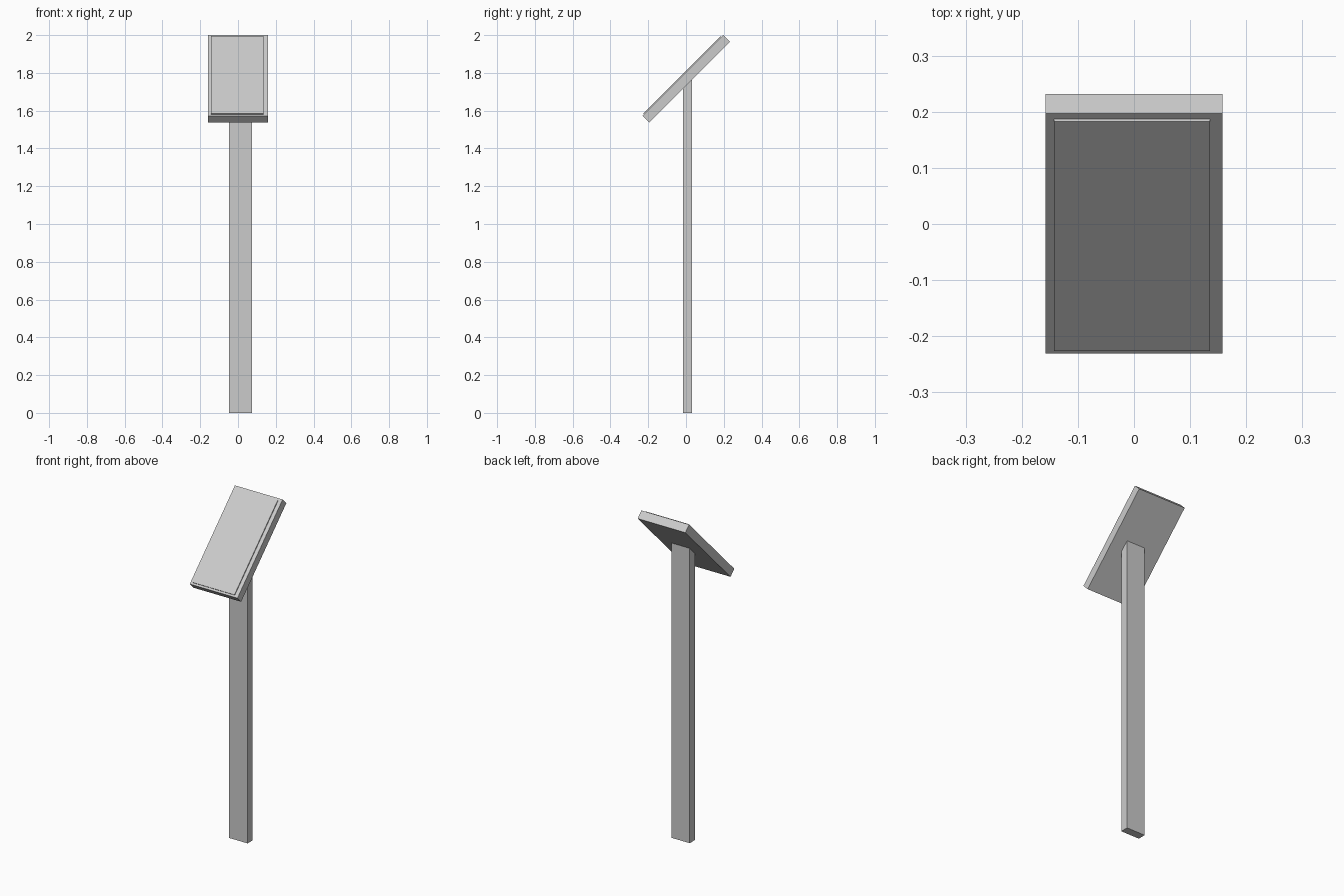
import bpy
import bmesh

if "Cube" in bpy.data.objects:
    bpy.data.objects.remove(bpy.data.objects["Cube"])


def extrude_x(name, profile, x0, x1):
    """Solid made from a (y, z) side profile, extruded from x0 to x1."""
    mesh = bpy.data.meshes.new(name)
    bm = bmesh.new()
    face = bm.faces.new([bm.verts.new((x0, y, z)) for y, z in profile])
    side = bmesh.ops.extrude_face_region(bm, geom=[face], use_keep_orig=True)
    verts = [g for g in side["geom"] if isinstance(g, bmesh.types.BMVert)]
    bmesh.ops.translate(bm, verts=verts, vec=(x1 - x0, 0, 0))
    bmesh.ops.recalc_face_normals(bm, faces=bm.faces)
    bm.to_mesh(mesh)
    bm.free()
    obj = bpy.data.objects.new(name, mesh)
    bpy.context.collection.objects.link(obj)
    return obj


def sloped_slab(name, y0, y1, offset, drop, x0, x1):
    """45 degree slab: front edge from y0 to y1 on z = y + offset, going back by drop."""
    profile = [(y0, y0 + offset), (y1, y1 + offset),
               (y1 + drop, y1 + offset - drop), (y0 + drop, y0 + offset - drop)]
    return extrude_x(name, profile, x0, x1)


# Upright post, slightly off centre, ending inside the panel
extrude_x("post", [(-0.016, 0), (0.032, 0), (0.032, 1.768), (-0.016, 1.768)], -0.047, 0.075)

# Tilted display panel
sloped_slab("panel", -0.231, 0.1965, 1.8035, 0.0352, -0.158, 0.158)

# Thin raised plate on the panel face
sloped_slab("face_plate", -0.2265, 0.183, 1.8115, 0.008, -0.143, 0.135)
